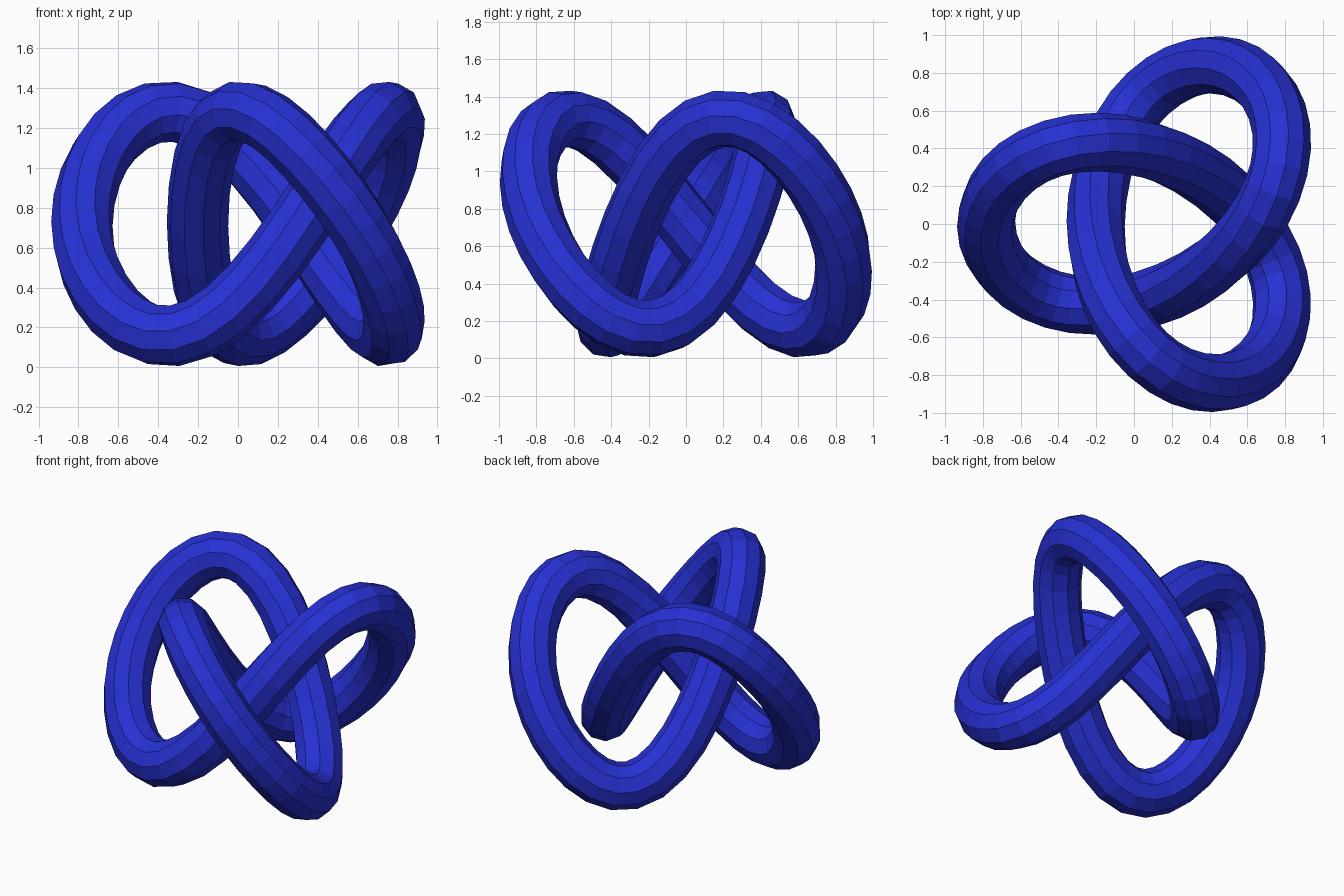
import bpy
from math import sin, cos, tau

cube = bpy.data.objects.get("Cube")
if cube:
    bpy.data.objects.remove(cube, do_unlink=True)

# Blue material
BLUE = (0.02, 0.03, 0.65, 1.0)
blue = bpy.data.materials.new("blue")
blue.use_nodes = True
blue.diffuse_color = BLUE
blue.node_tree.nodes["Principled BSDF"].inputs["Base Color"].default_value = BLUE

TUBE = 0.155            # tube radius
BIG, SMALL = 0.63, 0.29  # the two turning circles that make the three lobes
SHIFT, MID = 0.137, 0.72
STEPS = 72


def knot_point(t):
    """Centre line of the three-lobed knot, one lobe pointing to -x."""
    x = SHIFT - (BIG * cos(2 * t) + SMALL * cos(t))
    y = BIG * sin(2 * t) - SMALL * sin(t)
    z = MID + 0.555 * sin(3 * t) - 0.05 * sin(6 * t)
    return x, y, z, 1


# Closed path swept with a ten-sided tube
path = bpy.data.curves.new("knot_tube", "CURVE")
path.dimensions = "3D"
path.twist_mode = "MINIMUM"
path.bevel_depth = TUBE
path.bevel_resolution = 3
spline = path.splines.new("POLY")
spline.points.add(STEPS - 1)
for i, point in enumerate(spline.points):
    point.co = knot_point(tau * i / STEPS)
spline.use_cyclic_u = True
spline.use_smooth = False
path.materials.append(blue)

knot = bpy.data.objects.new("knot_tube", path)
bpy.context.collection.objects.link(knot)

# Turn the sweep into a flat-faced mesh
bpy.ops.object.select_all(action="DESELECT")
knot.select_set(True)
bpy.context.view_layer.objects.active = knot
bpy.ops.object.convert(target="MESH")
bpy.ops.object.shade_flat()
